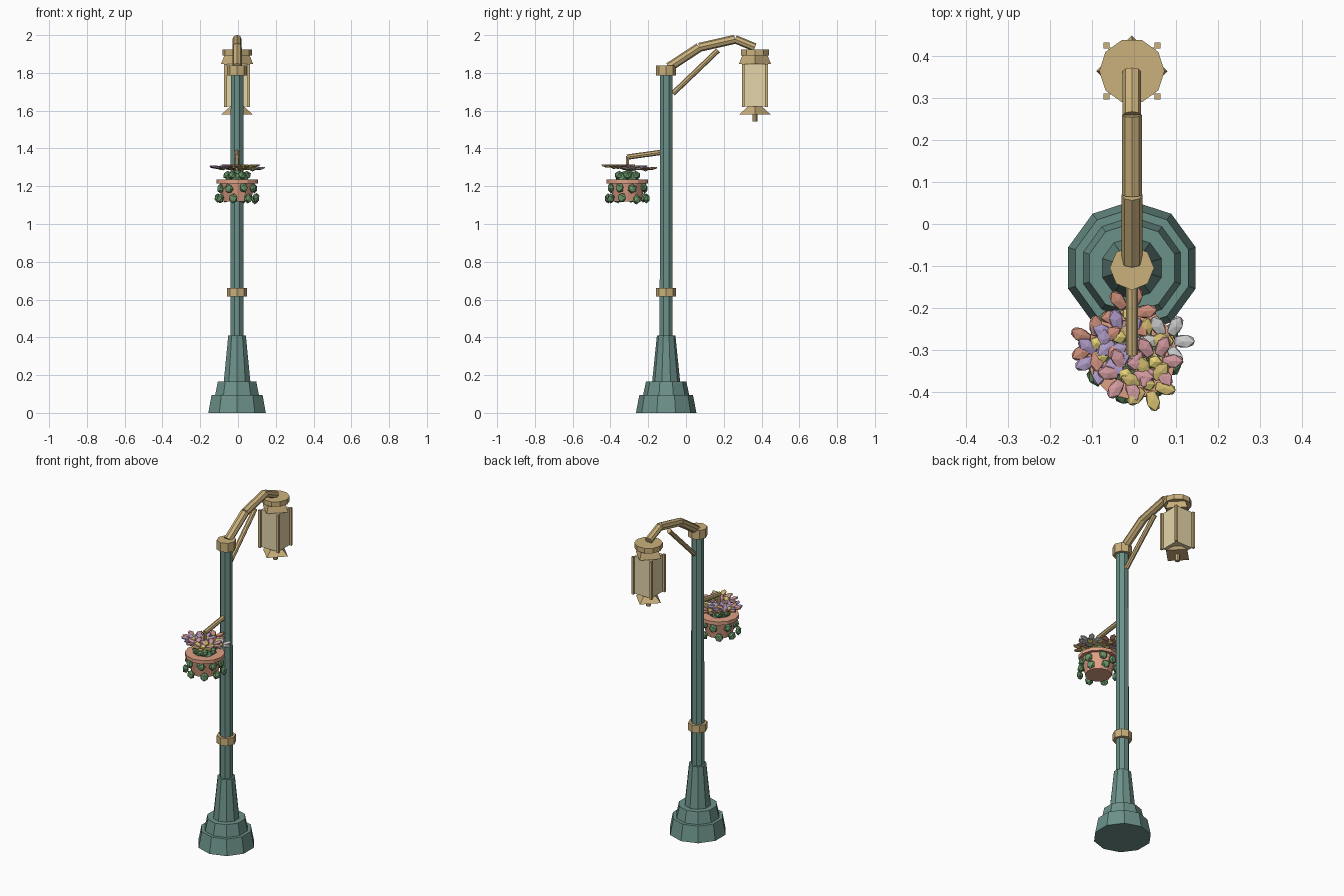
import bpy, bmesh, math, random
from mathutils import Vector, Matrix

if "Cube" in bpy.data.objects:
    bpy.data.objects.remove(bpy.data.objects["Cube"])

random.seed(4)
X0, POLE_Y, LAMP_Y, POT_Y = -0.005, -0.105, 0.365, -0.31


def mat(name, r, g, b):
    m = bpy.data.materials.new(name)
    m.diffuse_color = [(c / 255) ** 2.2 for c in (r, g, b)] + [1]
    m.use_nodes = True
    m.node_tree.nodes["Principled BSDF"].inputs["Base Color"].default_value = m.diffuse_color
    return m


GREEN = mat("painted_iron", 108, 144, 136)
BRASS = mat("brass", 202, 176, 124)
GLASS = mat("glass", 228, 212, 168)
CLAY = mat("terracotta", 222, 158, 132)
LEAF = mat("leaf", 108, 152, 106)
WHITE = mat("white_petal", 208, 204, 204)
PURPLE = mat("purple_petal", 174, 154, 198)
YELLOW = mat("yellow_petal", 208, 186, 112)
PINK = mat("pink_petal", 208, 152, 158)
CORAL = mat("coral_petal", 204, 142, 122)
HEART = mat("flower_heart", 226, 208, 118)


def finish(name, bm, *mats):
    bmesh.ops.recalc_face_normals(bm, faces=bm.faces)
    me = bpy.data.meshes.new(name)
    bm.to_mesh(me)
    bm.free()
    for m in mats:
        me.materials.append(m)
    ob = bpy.data.objects.new(name, me)
    bpy.context.collection.objects.link(ob)
    return ob


def lathe(name, profile, n, y, m, rot=0.0):
    """Closed faceted turning from (radius, z) pairs; rot in degrees."""
    bm = bmesh.new()
    rings = []
    for r, z in profile:
        angles = [math.radians(rot) + math.tau * i / n for i in range(n)]
        rings.append([bm.verts.new((X0 + r * math.cos(a), y + r * math.sin(a), z)) for a in angles])
    for a, b in zip(rings, rings[1:]):
        for i in range(n):
            j = (i + 1) % n
            bm.faces.new((a[i], a[j], b[j], b[i]))
    bm.faces.new(rings[0])
    bm.faces.new(rings[-1])
    return finish(name, bm, m)


def rod(name, a, b, r, m, n=8):
    """Straight faceted rod between two (y, z) points."""
    a, b = Vector((X0, *a)), Vector((X0, *b))
    d = b - a
    bm = bmesh.new()
    M = Matrix.Translation((a + b) / 2) @ d.to_track_quat('Z', 'X').to_matrix().to_4x4()
    bmesh.ops.create_cone(bm, cap_ends=True, segments=n, radius1=r, radius2=r, depth=d.length, matrix=M)
    return finish(name, bm, m)


def box(name, c, s, m):
    bm = bmesh.new()
    bmesh.ops.create_cube(bm, size=1, matrix=Matrix.Translation(c) @ Matrix.Diagonal((*s, 1)))
    return finish(name, bm, m)


def blob(bm, M, index=0):
    """Add a faceted icosahedral lump."""
    old = set(bm.faces)
    bmesh.ops.create_icosphere(bm, subdivisions=1, radius=1, matrix=M)
    for f in bm.faces:
        if f not in old:
            f.material_index = index


# Stepped foot and pole
lathe("base", [(.16, 0), (.142, .095), (.122, .095), (.107, .165), (.074, .165), (.049, .41), (.03, .41)],
      10, POLE_Y, GREEN, 18)
lathe("pole", [(.037, .38), (.036, 1.80)], 8, POLE_Y, GREEN, 22.5)
for name, z0, z1 in (("lower_collar", .615, .66), ("top_collar", 1.785, 1.84)):
    lathe(name, [(.053, z0), (.053, z1)], 8, POLE_Y, BRASS)

# Lamp arm and brace
path = [(-.09, 1.83), (.07, 1.935), (.26, 1.978), (.365, 1.935)]
for i, r in enumerate((.025, .024, .022)):
    rod(f"lamp_arm_{i + 1}", path[i], path[i + 1], r, BRASS)
rod("arm_brace", (-.07, 1.69), (.17, 1.92), .014, BRASS)

# Lantern
lathe("lantern_cap", [(.078, 1.893), (.078, 1.923)], 10, LAMP_Y, BRASS)
lathe("lantern_roof", [(.085, 1.847), (.064, 1.9)], 4, LAMP_Y, BRASS)
box("lantern_glass", (X0, LAMP_Y, 1.735), (.112, .112, .226), GLASS)
for i, (sx, sy) in enumerate(((-1, -1), (1, -1), (1, 1), (-1, 1))):
    box(f"lantern_post_{i + 1}", (X0 + sx * .061, LAMP_Y + sy * .061, 1.733), (.014, .014, .226), BRASS)
lathe("lantern_foot", [(.083, 1.58), (.03, 1.628)], 4, LAMP_Y, BRASS)
rod("lantern_finial", (LAMP_Y, 1.542), (LAMP_Y, 1.59), .013, BRASS)

# Flower bracket
rod("planter_bracket", (-.12, 1.381), (-.312, 1.354), .014, BRASS)
rod("planter_hanger", (POT_Y, 1.36), (POT_Y, 1.26), .009, BRASS, 6)

# Pot, rim and mound of foliage
lathe("pot", [(.074, 1.12), (.093, 1.222)], 12, POT_Y, CLAY)
lathe("pot_rim", [(.11, 1.215), (.11, 1.236)], 12, POT_Y, CLAY)
bm = bmesh.new()
blob(bm, Matrix.Translation((X0, POT_Y, 1.245)) @ Matrix.Diagonal((.07, .07, .042, 1)))
for i in range(6):
    a = math.tau * i / 6
    blob(bm, Matrix.Translation((X0 + .05 * math.cos(a), POT_Y + .05 * math.sin(a), 1.258))
         @ Matrix.Diagonal((.026, .026, .024, 1)))
finish("foliage_mound", bm, LEAF)

# Trailing leaves around the pot
bm = bmesh.new()
for i in range(8):
    for rad, z, da in ((.094, 1.192, 0), (.105, 1.135, .22)):
        a = math.tau * (i + .4) / 8 + da + random.uniform(-.08, .08)
        M = Matrix.Translation((X0 + rad * math.cos(a), POT_Y + rad * math.sin(a), z + random.uniform(-.006, .006)))
        M = M @ Matrix.Rotation(a, 4, 'Z') @ Matrix.Rotation(random.uniform(-.5, .5), 4, 'X')
        blob(bm, M @ Matrix.Diagonal((.018, .025, .027, 1)))
finish("trailing_leaves", bm, LEAF)

# Flowers: six petals round a yellow heart
flowers = [(.078, -.28, WHITE), (-.078, -.317, PURPLE), (.034, -.382, YELLOW), (-.012, -.215, CORAL),
           (-.09, -.285, CORAL), (-.02, -.36, PINK), (.02, -.29, YELLOW), (-.035, -.27, PURPLE), (.05, -.33, PINK)]
for k, (x, y, m) in enumerate(flowers):
    bm = bmesh.new()
    z = 1.287 + .006 * (k % 3)
    for i in range(6):
        M = Matrix.Translation((x, y, z)) @ Matrix.Rotation(math.tau * i / 6 + k * .4, 4, 'Z')
        M = M @ Matrix.Rotation(-.18, 4, 'Y') @ Matrix.Translation((.042, 0, 0))
        blob(bm, M @ Matrix.Diagonal((.03, .018, .008, 1)))
    blob(bm, Matrix.Translation((x, y, z + .004)) @ Matrix.Diagonal((.018, .018, .013, 1)), 1)
    finish(f"flower_{k + 1}", bm, m, HEART)
